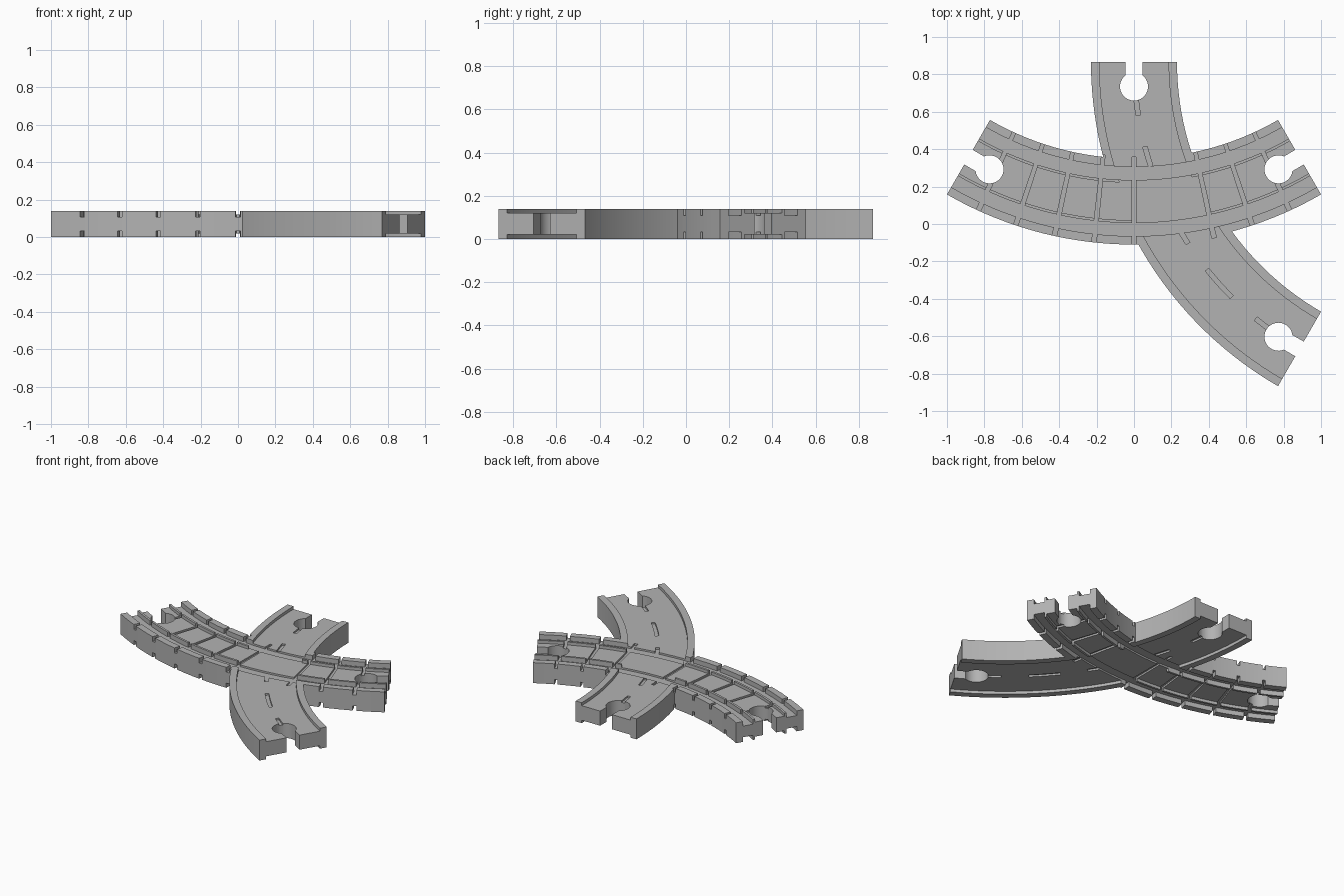
import bpy, bmesh
from math import radians, sin, cos, pi
from mathutils import Matrix, Vector

if "Cube" in bpy.data.objects:
    bpy.data.objects.remove(bpy.data.objects["Cube"])

H, DECK, GROOVE = 0.14, 0.12, 0.108
MID, HALF, RIM = 1.77, 0.23, 0.045
INNER, OUTER = MID - HALF, MID + HALF
RAIL, ROAD = Vector((0, 1.89)), Vector((MID, 0.865))   # arc centres
RAIL_SPAN, ROAD_SPAN = (240, 300), (180, 240)

grey = bpy.data.materials.new("grey_plastic")
grey.use_nodes = True
colour = (0.45, 0.45, 0.45, 1)
grey.diffuse_color = colour
grey.node_tree.nodes["Principled BSDF"].inputs["Base Color"].default_value = colour


def polar(centre, r, deg):
    a = radians(deg)
    return centre + Vector((cos(a), sin(a))) * r


def prism(bm, outline, z0, z1):
    """Closed solid from a counter-clockwise outline."""
    low = [bm.verts.new((p.x, p.y, z0)) for p in outline]
    high = [bm.verts.new((p.x, p.y, z1)) for p in outline]
    bm.faces.new(low[::-1])
    bm.faces.new(high)
    n = len(outline)
    for i in range(n):
        j = (i + 1) % n
        bm.faces.new((low[i], low[j], high[j], high[i]))


def arc(centre, r0, r1, span, steps):
    a, b = span
    angles = [a + (b - a) * i / steps for i in range(steps + 1)]
    return ([polar(centre, r1, t) for t in angles]
            + [polar(centre, r0, t) for t in reversed(angles)])


def make(name, outlines, z0, z1, both_sides=False):
    bm = bmesh.new()
    for o in outlines:
        prism(bm, o, z0, z1)
        if both_sides:
            prism(bm, o, H - z1, H - z0)
    me = bpy.data.meshes.new(name)
    bm.to_mesh(me)
    bm.free()
    ob = bpy.data.objects.new(name, me)
    ob.data.materials.append(grey)
    bpy.context.collection.objects.link(ob)
    return ob


def combine(body, tool, operation):
    mod = body.modifiers.new("bool", "BOOLEAN")
    mod.operation, mod.solver, mod.object = operation, "EXACT", tool
    bpy.context.view_layer.objects.active = body
    bpy.ops.object.modifier_apply(modifier=mod.name)
    bpy.data.objects.remove(tool)


def cut(name, outlines, floor):
    combine(body, make(name, outlines, floor, 0.2, True), "DIFFERENCE")


def wider(span):
    return span[0] - 2, span[1] + 2


# Crossing body: two equal curved slabs
body = make("track_crossing", [arc(RAIL, INNER, OUTER, RAIL_SPAN, 30)], 0, H)
combine(body, make("road_slab", [arc(ROAD, INNER, OUTER, ROAD_SPAN, 30)], 0, H), "UNION")

# Road bed and rail bed, sunk between rims on both sides
cut("road_bed", [arc(ROAD, INNER + RIM, OUTER - RIM, wider(ROAD_SPAN), 34)], DECK)
cut("rail_bed", [arc(RAIL, MID - 0.1, MID + 0.1, wider(RAIL_SPAN), 34)], DECK)

# Wheel grooves
cut("wheel_grooves", [arc(RAIL, r, r + 0.07, wider(RAIL_SPAN), 34)
                      for r in (INNER + RIM, OUTER - RIM - 0.07)], GROOVE)

# Sleeper notches, left out where the road passes
cut("sleeper_notches", [arc(RAIL, INNER - 0.01, OUTER + 0.01, (t - 0.35, t + 0.35), 1)
                        for t in (270 + 6.15 * i for i in range(-4, 5) if i != 1)], GROOVE)

# Dashed centre line, interrupted by the rails
dashes = [(2.8, 9.2), (14.8, 18.3), (30.9, 33.2), (38.8, 45.2), (50.8, 57.2)]
cut("road_dashes", [arc(ROAD, MID - 0.012, MID + 0.012, (180 + a, 180 + b), 4)
                    for a, b in dashes], GROOVE)

# Connector sockets: round hole with a narrow mouth at each end
for centre, span in ((RAIL, RAIL_SPAN), (ROAD, ROAD_SPAN)):
    for deg, sign in zip(span, (-1, 1)):
        end = polar(centre, MID, deg)
        a = radians(deg)
        out = Vector((-sin(a), cos(a))) * sign
        side = Vector((-out.y, out.x))
        hole = end - out * 0.13
        gap = radians(37)
        ring = [gap + (2 * pi - 2 * gap) * i / 28 for i in range(29)]
        outline = [hole + (out * cos(t) + side * sin(t)) * 0.075 for t in ring]
        w = 0.075 * sin(gap)
        outline += [end + out * 0.05 - side * w, end + out * 0.05 + side * w]
        combine(body, make("socket", [outline], -0.1, 0.3), "DIFFERENCE")

# Smooth curves, crisp edges
bpy.ops.object.select_all(action="DESELECT")
body.select_set(True)
bpy.context.view_layer.objects.active = body
bpy.ops.object.shade_smooth_by_angle(angle=radians(25))
